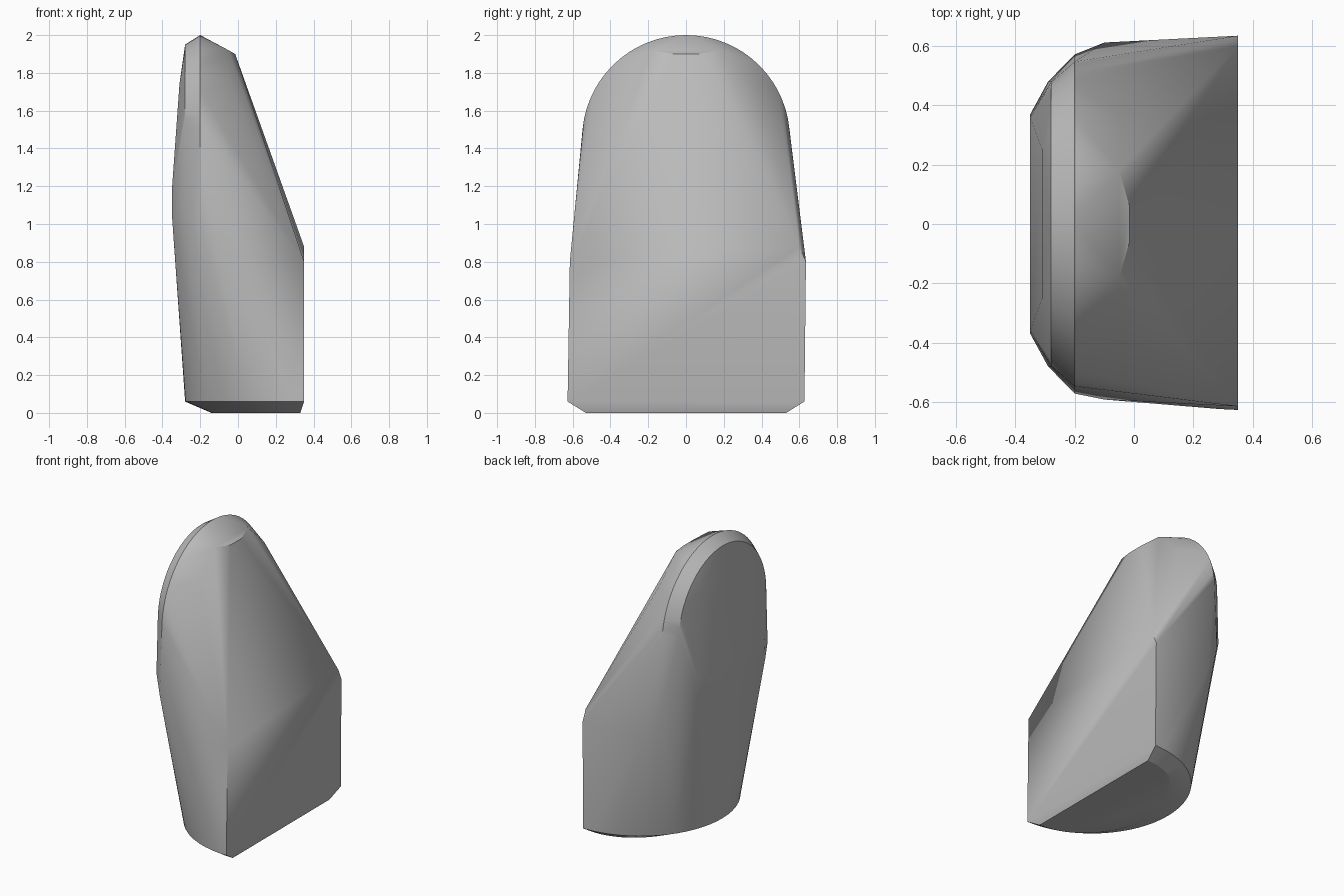
import bpy
import bmesh
from math import sin, cos, pi, radians

cube = bpy.data.objects.get("Cube")
if cube:
    bpy.data.objects.remove(cube, do_unlink=True)


def arc(count):
    """Angles of an even half turn."""
    return [pi * i / count for i in range(count + 1)]


def base_ring(x, z, rx, ry, count=32):
    """Half-ellipse lying flat, bulging towards -x."""
    return [(x - rx * sin(a), ry * cos(a), z) for a in arc(count)]


def arch(x, z, radius, count=32):
    """Upright half-circle facing along x."""
    return [(x, radius * cos(a), z + radius * sin(a)) for a in arc(count)]


def pair(x, y, z):
    """A point and its mirror across the middle."""
    return [(x, y, z), (x, -y, z)]


points = []
# Rounded foot with a chamfered rim
points += base_ring(0.33, 0.0, 0.47, 0.53)
points += base_ring(0.35, 0.06, 0.63, 0.627)
# Flat upright face and its upper corners
points += [(0.35, 0.635, 0.80), (0.35, 0.60, 0.88), (0.35, -0.615, 0.80)]
# Outer and inner arches of the rounded top
points += arch(-0.20, 1.45, 0.55)
points += arch(-0.28, 1.47, 0.48)
# Upper end of the sloping face
points += pair(-0.05, 0.36, 1.75) + pair(-0.05, 0.18, 1.92) + pair(-0.015, 0.06, 1.90)
# Shoulders and the shallow bulge of the broad face
points += pair(-0.20, 0.572, 1.0) + pair(-0.29, 0.48, 1.1)
points += pair(-0.35, 0.37, 1.05) + pair(-0.35, 0.36, 1.18) + pair(-0.31, 0.25, 1.74)
points += [(-0.10, 0.612, 0.80), (-0.10, -0.592, 0.80)]

# Tight skin around all outlines
bm = bmesh.new()
for p in points:
    bm.verts.new(p)
bmesh.ops.remove_doubles(bm, verts=bm.verts, dist=0.0005)
hull = bmesh.ops.convex_hull(bm, input=bm.verts)
spare = {g for g in hull["geom_interior"] + hull["geom_unused"]
         if isinstance(g, bmesh.types.BMVert)}
bmesh.ops.delete(bm, geom=list(spare), context="VERTS")
bmesh.ops.dissolve_limit(bm, angle_limit=radians(0.5), verts=bm.verts, edges=bm.edges)
bmesh.ops.recalc_face_normals(bm, faces=bm.faces)
mesh = bpy.data.meshes.new("wedge_body")
bm.to_mesh(mesh)
bm.free()

body = bpy.data.objects.new("wedge_body", mesh)
bpy.context.collection.objects.link(body)

# Plain grey surface
grey = bpy.data.materials.new("plain_grey")
grey.use_nodes = True
colour = (0.5, 0.5, 0.5, 1.0)
grey.diffuse_color = colour
grey.node_tree.nodes["Principled BSDF"].inputs["Base Color"].default_value = colour
mesh.materials.append(grey)

# Smooth curves with crisp edges
bpy.ops.object.select_all(action="DESELECT")
body.select_set(True)
bpy.context.view_layer.objects.active = body
bpy.ops.object.shade_smooth_by_angle(angle=radians(30))
